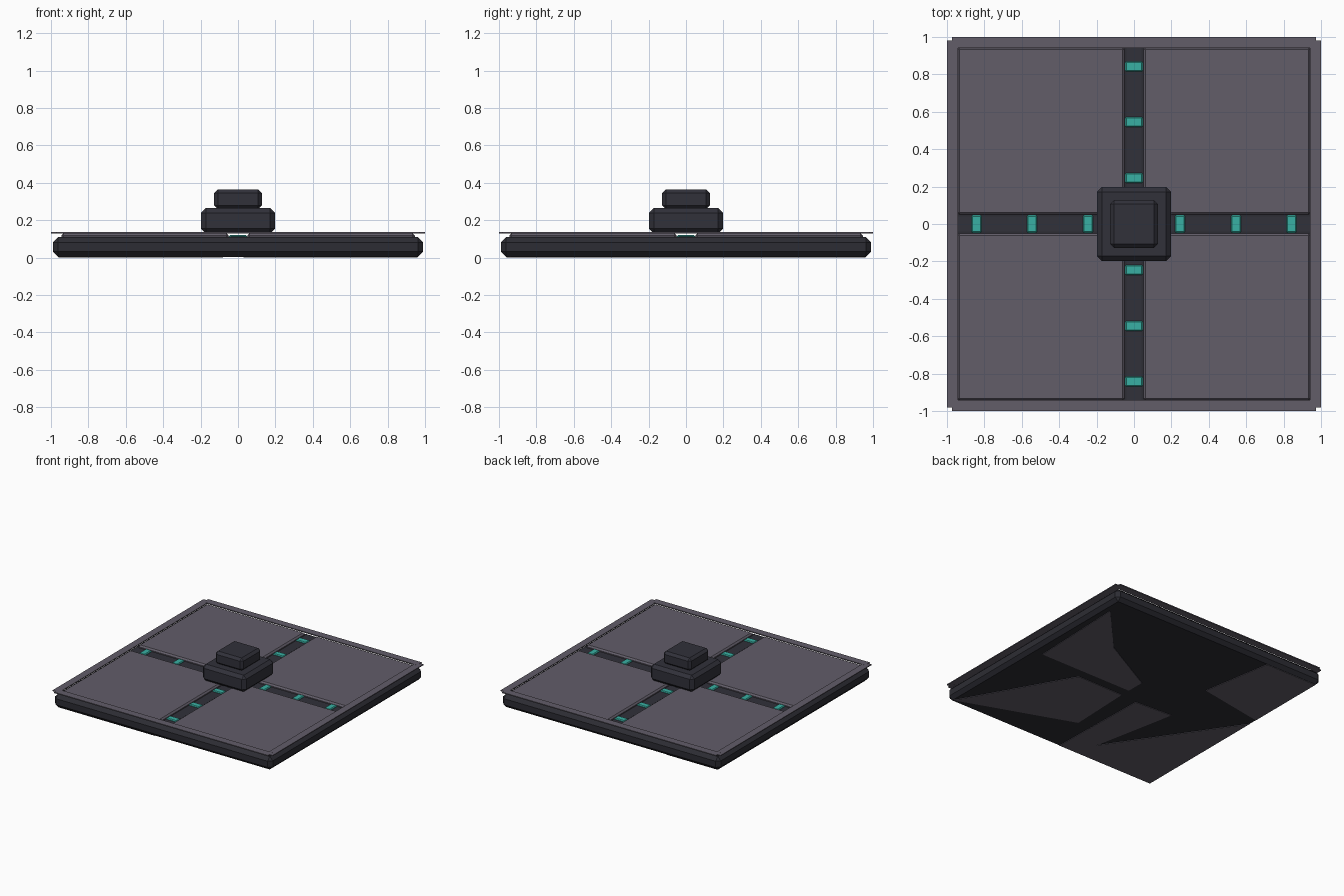
import bpy, bmesh

if "Cube" in bpy.data.objects:
    bpy.data.objects.remove(bpy.data.objects["Cube"])


def material(name, hexcode):
    m = bpy.data.materials.new(name)
    def lin(i):
        c = int(hexcode[i:i + 2], 16) / 255
        return c / 12.92 if c <= 0.04045 else ((c + 0.055) / 1.055) ** 2.4
    m.diffuse_color = (lin(0), lin(2), lin(4), 1)
    m.use_nodes = True
    m.node_tree.nodes["Principled BSDF"].inputs["Base Color"].default_value = m.diffuse_color
    return m


DARK = material("charcoal", "31313A")
BASE = material("dark charcoal", "2C2C33")
PLATE = material("purple grey", "625D69")
TEAL = material("teal", "38B0A3")


def finish(name, bm, mat):
    bmesh.ops.recalc_face_normals(bm, faces=bm.faces)
    me = bpy.data.meshes.new(name)
    bm.to_mesh(me)
    bm.free()
    me.materials.append(mat)
    ob = bpy.data.objects.new(name, me)
    bpy.context.collection.objects.link(ob)
    return ob


def box(name, lo, hi, mat, bevel=0.0):
    bm = bmesh.new()
    bmesh.ops.create_cube(bm, size=1)
    for v in bm.verts:
        v.co = [(a + b) / 2 + c * (b - a) for a, b, c in zip(lo, hi, v.co)]
    if bevel:
        bmesh.ops.bevel(bm, geom=bm.edges[:], offset=bevel, segments=1,
                        profile=0.5, affect='EDGES')
    return finish(name, bm, mat)


def prism(name, pts, z0, z1, mat):
    bm = bmesh.new()
    f = bm.faces.new([bm.verts.new((x, y, z0)) for x, y in pts])
    r = bmesh.ops.extrude_face_region(bm, geom=[f])
    for v in r["geom"]:
        if isinstance(v, bmesh.types.BMVert):
            v.co.z = z1
    return finish(name, bm, mat)


# Chamfered base slab
box("base_slab", (-0.99, -0.99, 0.004), (0.99, 0.99, 0.11), BASE, 0.028)

# Four floor panels with sloped edges
for sx in (-1, 1):
    for sy in (-1, 1):
        x = sorted((0.05 * sx, 0.945 * sx))
        y = sorted((0.05 * sy, 0.945 * sy))
        box("floor_panel", (x[0], y[0], 0.09), (x[1], y[1], 0.13), PLATE, 0.012)

# Cross channel floors
box("channel_floor_x", (-0.94, -0.04, 0.1), (0.94, 0.04, 0.112), DARK)
box("channel_floor_y", (-0.04, -0.94, 0.1), (0.04, 0.94, 0.1125), DARK)

# Teal lights along the channels
for d in (0.245, 0.545, 0.842):
    for s in (-1, 1):
        c = d * s
        box("channel_light", (c - 0.027, -0.047, 0.1), (c + 0.027, 0.047, 0.122), TEAL, 0.006)
        box("channel_light", (-0.047, c - 0.027, 0.1), (0.047, c + 0.027, 0.122), TEAL, 0.006)

# Thin raised rim, notched at the corners
for s in (-1, 1):
    a, b = sorted((0.94 * s, 1.0 * s))
    box("rim_strip_y", (-0.972, a, 0.129), (0.972, b, 0.137), PLATE)
    box("rim_strip_x", (a, -0.98, 0.1295), (b, 0.98, 0.1365), PLATE)

# Stepped central hub
box("hub_block", (-0.197, -0.197, 0.13), (0.197, 0.197, 0.265), DARK, 0.025)
box("hub_cap", (-0.127, -0.127, 0.26), (0.127, 0.127, 0.365), DARK, 0.02)

# Purple-grey plates on the underside
under = [
    [(0.92, 0.82), (0.89, 0), (0.05, 0), (0.05, 0.15), (0.55, 0.42)],
    [(-0.39, 0.37), (-0.49, 0.96), (-0.96, 0.96), (-0.96, 0.27)],
    [(0.47, -0.08), (0.05, -0.085), (0.03, -0.61), (0.96, -0.95)],
    [(-0.1, -0.1), (-0.43, -0.08), (-0.29, -0.78), (-0.96, 0.2),
     (-0.96, -0.96), (-0.08, -0.96)],
]
for pts in under:
    prism("underside_plate", pts, 0.0, 0.006, PLATE)
